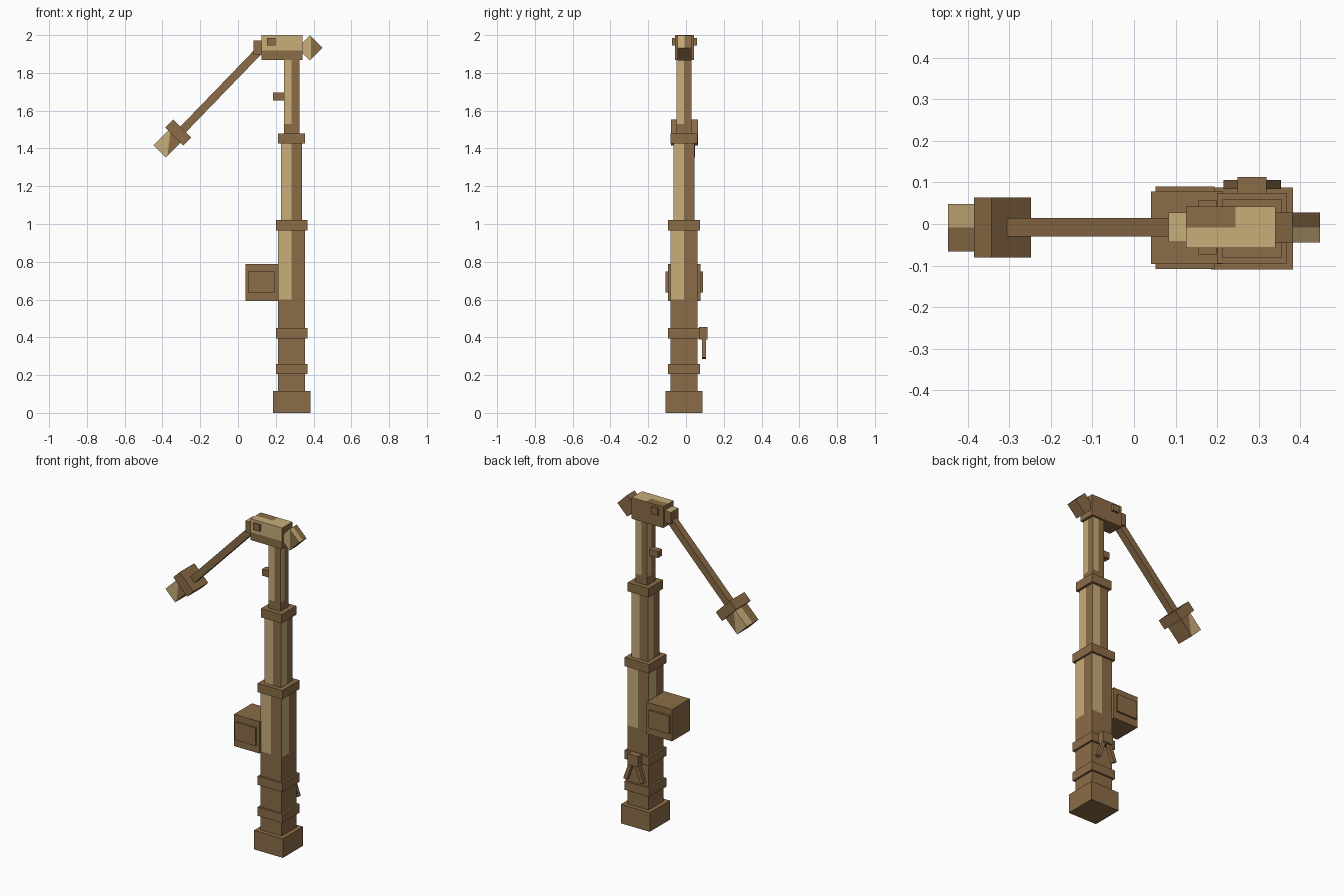
import bpy, bmesh, math
from mathutils import Vector, Matrix

cube = bpy.data.objects.get("Cube")
if cube:
    bpy.data.objects.remove(cube, do_unlink=True)


def material(name, colour):
    m = bpy.data.materials.new(name)
    m.use_nodes = True
    m.diffuse_color = (*colour, 1)
    m.node_tree.nodes["Principled BSDF"].inputs["Base Color"].default_value = (*colour, 1)
    return m


BROWN = material("brown", (0.258, 0.150, 0.063))
TAN = material("tan", (0.578, 0.423, 0.195))
UP = Vector((0, 0, 1))


def box(name, centre, size, tilt=0, cuts=(), tan=None):
    """Box tilted about y. Cuts and the tan rule use coordinates from -1 to 1."""
    bm = bmesh.new()
    bmesh.ops.create_cube(bm, size=2)
    for point, normal in cuts:
        bmesh.ops.bisect_plane(bm, geom=bm.verts[:] + bm.edges[:] + bm.faces[:],
                               plane_co=point, plane_no=normal)
    bm.normal_update()
    for f in bm.faces:
        if tan and tan(f.calc_center_median(), f.normal):
            f.material_index = 1
    bmesh.ops.scale(bm, vec=Vector(size) / 2, verts=bm.verts)
    mesh = bpy.data.meshes.new(name)
    bm.to_mesh(mesh)
    bm.free()
    mesh.materials.append(BROWN)
    mesh.materials.append(TAN)
    ob = bpy.data.objects.new(name, mesh)
    ob.matrix_world = Matrix.Translation(centre) @ Matrix.Rotation(tilt, 4, 'Y')
    bpy.context.collection.objects.link(ob)
    return ob


def bar(name, p, q, depth, height):
    """Straight bar between two points in an xz plane."""
    p, q = Vector(p), Vector(q)
    d = q - p
    return box(name, (p + q) / 2, (d.length, depth, height), -math.atan2(d.z, d.x))


X, Y = 0.284, -0.011  # mast axis


def mast(name, width, low, high, cuts=(), tan=None):
    return box(name, (X, Y, (low + high) / 2), (width, width, high - low), 0, cuts, tan)


def mast_section(name, width, low, high, patch_low):
    """Mast section with a tan strip on the left half of each side."""
    edge = 2 * (patch_low - low) / (high - low) - 1
    cuts = [((0, 0, 0), (1, 0, 0)), ((0, 0, 0), (0, 1, 0))]
    if edge > -1:
        cuts.append(((0, 0, edge), UP))
    return mast(name, width, low, high, cuts,
                lambda c, n: abs(n.z) < 0.5 and c.z > edge and c.dot(n.cross(UP)) > 0)


# Telescopic mast
mast("base", 0.197, 0, 0.117)
mast_section("lower_mast", 0.143, 0.117, 1.0, 0.6)
mast_section("middle_mast", 0.112, 1.0, 1.45, 0.9)
mast_section("upper_mast", 0.081, 1.45, 1.88, 1.53)
for i, (low, width) in enumerate([(0.205, 0.168), (0.395, 0.168), (0.966, 0.168), (1.425, 0.142)]):
    mast(f"collar_{i + 1}", width, low, low + 0.054)
box("mast_peg", (0.217, Y, 1.675), (0.064, 0.04, 0.04))

# Equipment box with a raised panel front and back
box("equipment_box", (0.127, -0.009, 0.69), (0.173, 0.174, 0.196))
box("box_panels", (0.123, -0.009, 0.693), (0.142, 0.198, 0.11))

# Rear cleat with two splayed legs
box("cleat_block", (X, 0.091, 0.422), (0.07, 0.043, 0.066))
for side, name in ((-1, "right"), (1, "left")):
    bar(f"cleat_leg_{name}", (X + side * 0.015, 0.095, 0.41),
        (X + side * 0.058, 0.095, 0.29), 0.022, 0.024)

# Head
box("head", (0.233, -0.008, 1.934), (0.215, 0.1, 0.131), 0,
    [((0, 0, -0.25), UP), ((0, 0, 0), (0, 1, 0)), ((0.1, 0, 0), (1, 0, 0))],
    lambda c, n: (n.y < -0.5 and c.z > -0.25) or (n.z > 0.5 and (c.y < 0 or c.x > 0.1)))
box("head_side_plates", (0.176, -0.008, 1.964), (0.045, 0.13, 0.04))
box("arm_socket", (0.115, -0.008, 1.934), (0.064, 0.071, 0.074), 0, (),
    lambda c, n: n.z > 0.5)

# Counterweight, split corner to corner on its front
SLANT = -math.pi / 4
box("counterweight", (0.381, -0.008, 1.932), (0.094, 0.072, 0.094), SLANT,
    [((0.15, 0, 0), (1, 0, -1)), ((0, 0, 0), (0, 1, 0))],
    lambda c, n: (n.y < -0.5 and c.x - c.z < 0.15) or (n.x > 0.5 and c.y < 0))

# Hanging arm with flange and lamp
bar("arm", (-0.294, -0.008, 1.497), (0.105, -0.008, 1.91), 0.044, 0.042)
box("lamp_flange", (-0.316, -0.008, 1.485), (0.06, 0.144, 0.134), SLANT)
box("lamp", (-0.373, -0.009, 1.426), (0.118, 0.114, 0.093), SLANT,
    [((0.2, 0, 0), (1, 0, -1)), ((0, 0, 0), (0, 1, 0))],
    lambda c, n: (abs(n.y) > 0.5 and c.x - c.z < 0.2) or (n.z > 0.5 and c.y > 0))
